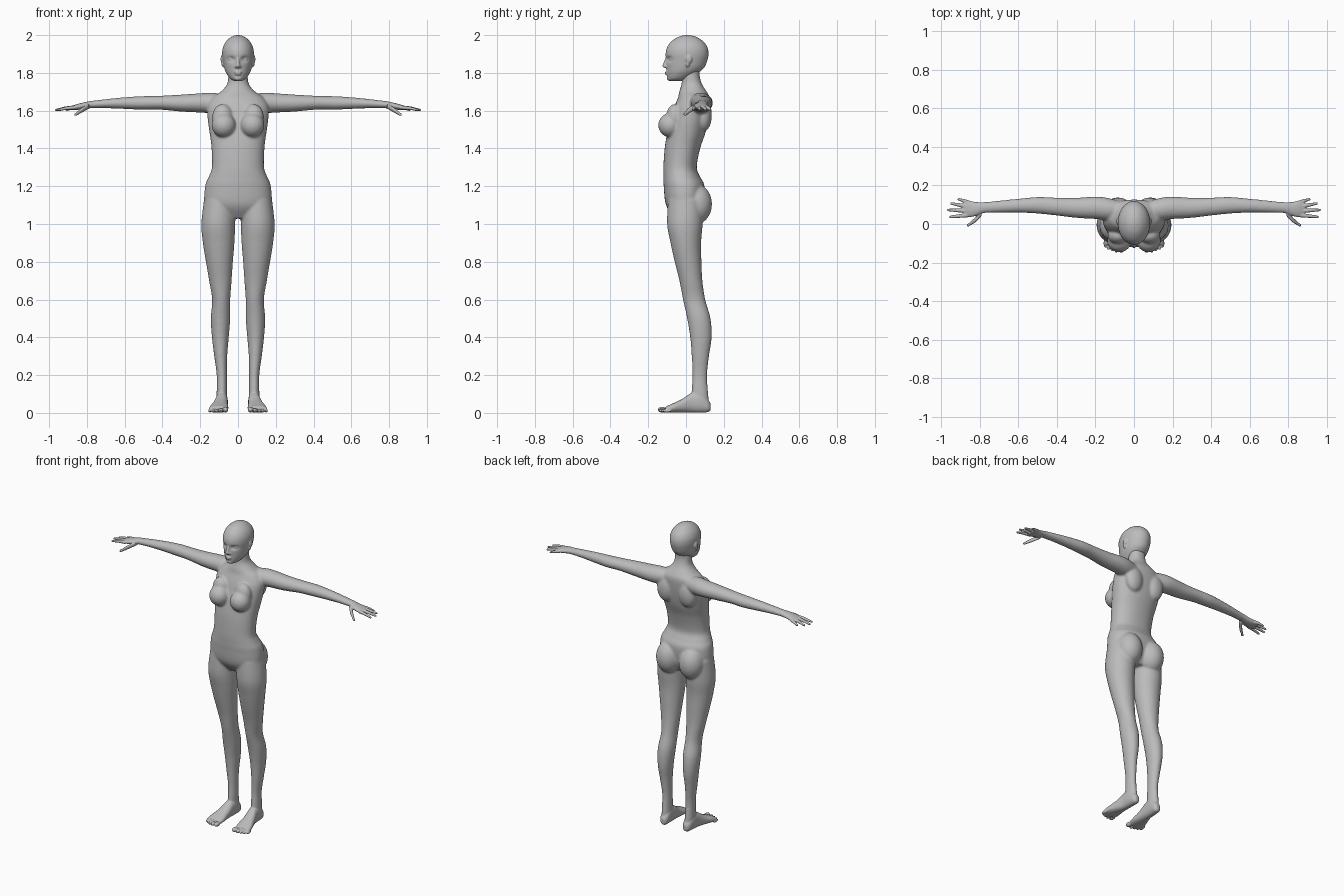
import bpy, bmesh, math
from mathutils import Vector, Matrix

cube = bpy.data.objects.get("Cube")
if cube:
    bpy.data.objects.remove(cube, do_unlink=True)

X, Y, Z = Vector((1, 0, 0)), Vector((0, 1, 0)), Vector((0, 0, 1))
BOTH = (1, -1)

clay = bpy.data.materials.new("grey clay")
clay.use_nodes = True
clay.diffuse_color = (0.5, 0.5, 0.5, 1)
clay.node_tree.nodes["Principled BSDF"].inputs["Base Color"].default_value = (0.5, 0.5, 0.5, 1)


def spline(rows, steps=6):
    """Smoothly interpolate rows of numbers."""
    out = []
    n = len(rows)
    for i in range(n - 1):
        p0, p1, p2, p3 = (rows[max(i - 1, 0)], rows[i], rows[i + 1], rows[min(i + 2, n - 1)])
        for k in range(steps):
            t = k / steps
            out.append([0.5 * (2 * b + (c - a) * t + (2 * a - 5 * b + 4 * c - d) * t * t
                               + (3 * b - a - 3 * c + d) * t ** 3)
                        for a, b, c, d in zip(p0, p1, p2, p3)])
    out.append(list(rows[-1]))
    return out


def loft(bm, rows, u, v, sides=(1,), power=2.0, segs=40):
    """Closed tube through rows of (x, y, z, radius along u, radius along v)."""
    for s in sides:
        rings = []
        for x, y, z, a, b in spline(rows):
            ring = []
            for k in range(segs):
                t = 2 * math.pi * k / segs
                c, d = math.cos(t), math.sin(t)
                c = math.copysign(abs(c) ** (2 / power), c)
                d = math.copysign(abs(d) ** (2 / power), d)
                p = Vector((x, y, z)) + u * (a * c) + v * (b * d)
                ring.append(bm.verts.new((p.x * s, p.y, p.z)))
            rings.append(ring)
        for r, q in zip(rings, rings[1:]):
            for k in range(segs):
                j = (k + 1) % segs
                bm.faces.new((r[k], r[j], q[j], q[k]))
        bm.faces.new(rings[0])
        bm.faces.new(rings[-1])


def ball(bm, centre, radii, sides=(1,)):
    for s in sides:
        m = Matrix.Translation((centre[0] * s, centre[1], centre[2])) @ Matrix.Diagonal((*radii, 1))
        bmesh.ops.create_uvsphere(bm, u_segments=24, v_segments=16, radius=1, matrix=m)


def finish(name, bm, voxel, smoothing):
    """Fuse the overlapping volumes into one smooth skin."""
    bmesh.ops.recalc_face_normals(bm, faces=bm.faces)
    mesh = bpy.data.meshes.new(name)
    bm.to_mesh(mesh)
    bm.free()
    ob = bpy.data.objects.new(name, mesh)
    bpy.context.collection.objects.link(ob)
    fuse = ob.modifiers.new("fuse", 'REMESH')
    fuse.mode = 'VOXEL'
    fuse.voxel_size = voxel
    soft = ob.modifiers.new("soften", 'SMOOTH')
    soft.factor = 0.5
    soft.iterations = smoothing
    bpy.context.view_layer.update()
    dg = bpy.context.evaluated_depsgraph_get()
    skin = bpy.data.meshes.new_from_object(ob.evaluated_get(dg))
    ob.modifiers.clear()
    ob.data = skin
    skin.name = name
    skin.materials.clear()
    skin.materials.append(clay)
    for p in skin.polygons:
        p.use_smooth = True
        p.material_index = 0


def upright(rows):
    """(z, inner x, outer x, front y, back y) to loft rows."""
    return [(( i + o) / 2, (f + b) / 2, z, (o - i) / 2, (b - f) / 2) for z, i, o, f, b in rows]


# Torso and neck
body = bmesh.new()
torso = [(1.03, .09, -.06, .06), (1.10, .172, -.106, .09), (1.20, .174, -.118, .098),
         (1.25, .155, -.12, .075), (1.30, .138, -.12, .057), (1.40, .140, -.113, .075),
         (1.48, .150, -.10, .102), (1.55, .160, -.082, .117), (1.62, .162, -.062, .125),
         (1.67, .135, -.042, .125), (1.70, .092, -.036, .11), (1.74, .058, -.024, .085),
         (1.79, .051, -.02, .072), (1.85, .05, -.01, .08)]
loft(body, upright([(z, -w, w, f, b) for z, w, f, b in torso]), X, Y, power=2.2)

# Chest, shoulder blades and seat
ball(body, (.076, -.085, 1.523), (.064, .062, .064), BOTH)
ball(body, (.082, -.06, 1.565), (.055, .045, .07), BOTH)
ball(body, (.08, .095, 1.575), (.06, .042, .085), BOTH)
ball(body, (.084, .055, 1.105), (.08, .083, .105), BOTH)

# Legs
legs = [(1.13, .015, .180, -.095, .09), (1.0, .015, .194, -.10, .088), (.90, .019, .186, -.082, .08),
        (.80, .027, .170, -.06, .082), (.70, .034, .153, -.035, .087), (.60, .041, .137, -.016, .102),
        (.50, .041, .144, .006, .13), (.40, .049, .138, .022, .136), (.30, .057, .126, .03, .122),
        (.20, .059, .113, .034, .112), (.10, .058, .113, .03, .115), (.04, .062, .108, .045, .115)]
loft(body, upright(legs), X, Y, BOTH)

# Arms
arms = [(.06, .07, 1.640, .045, .045), (.14, .078, 1.641, .058, .054), (.20, .084, 1.641, .058, .051),
        (.30, .084, 1.640, .052, .045), (.41, .091, 1.642, .046, .037), (.50, .097, 1.641, .043, .036),
        (.60, .095, 1.640, .036, .031), (.70, .090, 1.637, .031, .024), (.78, .085, 1.632, .028, .019)]
loft(body, arms, Y, Z, BOTH)
finish("body", body, .006, 12)

# Head
head = bmesh.new()
skull = [(1.757, .02, -.088, -.02), (1.770, .042, -.098, .02), (1.80, .063, -.102, .065),
         (1.83, .074, -.104, .098), (1.87, .081, -.106, .114), (1.90, .084, -.108, .119),
         (1.93, .081, -.102, .115), (1.96, .068, -.084, .098), (1.985, .044, -.052, .066),
         (1.997, .02, -.02, .034), (2.0, .004, 0, .01)]
loft(head, upright([(z, -w, w, f, b) for z, w, f, b in skull]), X, Y, segs=64)
# Eye sockets
for v in head.verts:
    if v.co.y < 0:
        v.co.y += .015 * math.exp(-((abs(v.co.x) - .035) / .018) ** 2 - ((v.co.z - 1.872) / .013) ** 2)
# Eyes, nose, lips, chin and ears
ball(head, (.035, -.073, 1.872), (.017, .014, .010), BOTH)
loft(head, [(0, -.098, 1.885, .008, .008), (0, -.108, 1.855, .009, .011),
            (0, -.112, 1.836, .012, .013), (0, -.104, 1.826, .011, .008)], X, Y, segs=24)
ball(head, (.011, -.104, 1.833), (.008, .010, .007), BOTH)
ball(head, (0, -.102, 1.804), (.021, .010, .005))
ball(head, (0, -.101, 1.794), (.018, .010, .006))
ball(head, (0, -.087, 1.772), (.022, .015, .014))
ball(head, (.083, .014, 1.872), (.009, .018, .023), BOTH)
ball(head, (.080, .008, 1.848), (.008, .011, .016), BOTH)
finish("head", head, .004, 3)

# Hands
hands = bmesh.new()
palm = [(.74, .087, 1.634, .028, .021), (.78, .085, 1.632, .028, .019), (.82, .078, 1.625, .036, .018),
        (.855, .078, 1.619, .042, .015), (.885, .08, 1.613, .037, .010)]
loft(hands, palm, Y, Z, BOTH)
# Fingers: root and tip
fingers = [((.86, .046), (.951, .037)), ((.87, .068), (.962, .073)),
           ((.868, .091), (.946, .106)), ((.855, .111), (.908, .128))]
for (x0, y0), (x1, y1) in fingers:
    mid = ((x0 + x1) / 2, (y0 + y1) / 2)
    loft(hands, [(x0, y0, 1.617, .011, .011), (*mid, 1.613, .010, .009),
                 (x1, y1, 1.604, .007, .006)], Y, Z, BOTH, segs=16)
    ball(hands, (x1, y1, 1.604), (.008, .007, .006), BOTH)
# Thumb
loft(hands, [(.79, .06, 1.624, .018, .014), (.82, .025, 1.607, .014, .014),
             (.845, .005, 1.59, .010, .011), (.86, -.006, 1.58, .008, .008)], Y, Z, BOTH, segs=16)
ball(hands, (.86, -.006, 1.58), (.008, .008, .008), BOTH)
finish("hands", hands, .0035, 3)

# Feet
feet = bmesh.new()
sole = [(.083, .130, .032, .012, .018), (.083, .115, .038, .025, .034), (.085, .08, .056, .031, .054),
        (.087, .03, .054, .033, .052), (.094, -.02, .038, .040, .036), (.101, -.07, .026, .050, .024),
        (.104, -.108, .018, .050, .016)]
loft(feet, sole, X, Z, BOTH, power=2.3)
# Toes
toes = [(.066, -.126, .015), (.092, -.126, .011), (.113, -.120, .010),
        (.132, -.112, .0095), (.149, -.100, .009)]
for x, y, r in toes:
    ball(feet, (x, y, r + .002), (r, .024, r), BOTH)
# Ankles
loft(feet, upright([(.16, .061, .111, .038, .112), (.10, .058, .113, .028, .117),
                    (.05, .056, .112, .02, .122)]), X, Y, BOTH)
finish("feet", feet, .004, 4)
